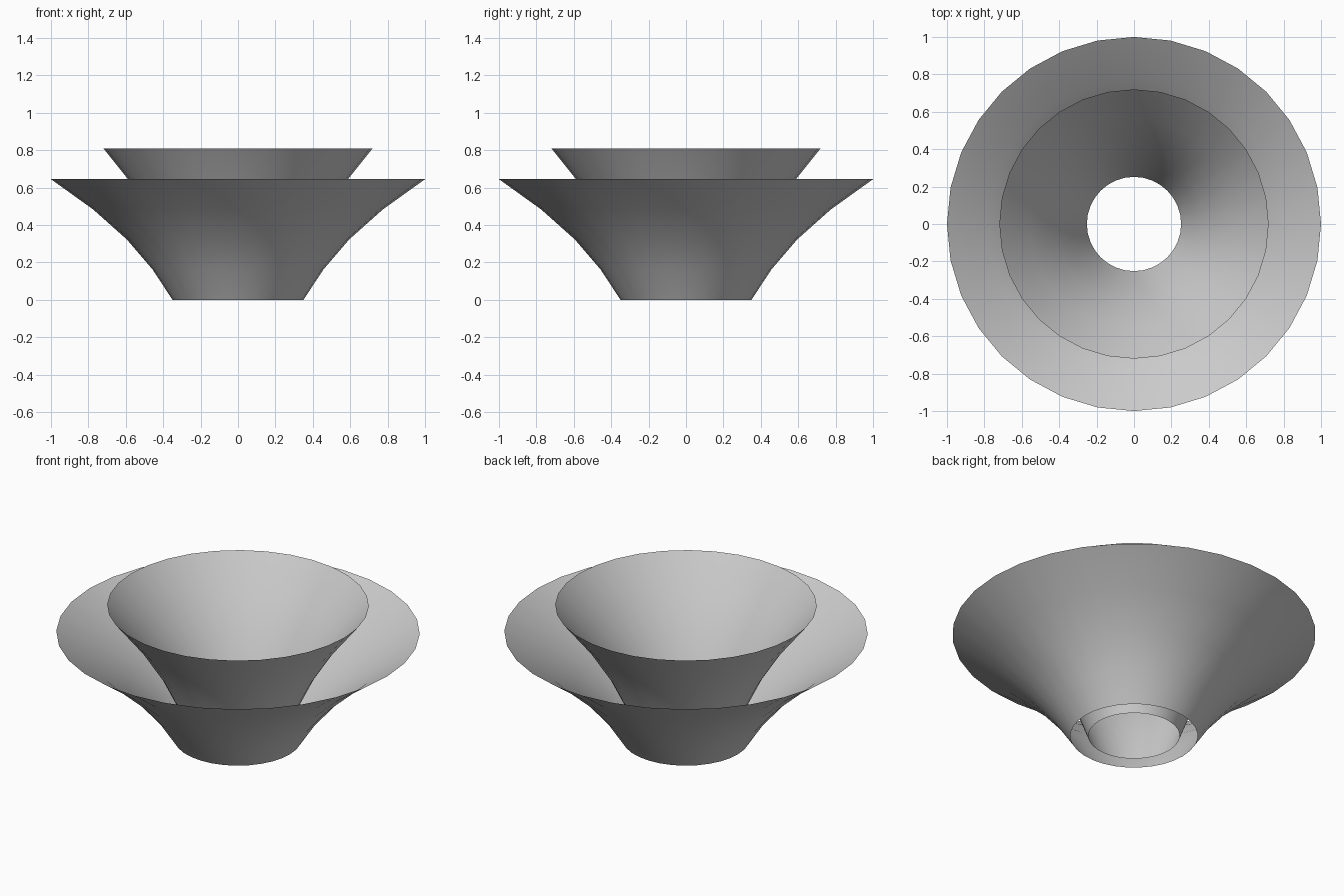
import bpy, bmesh, math

if "Cube" in bpy.data.objects:
    bpy.data.objects.remove(bpy.data.objects["Cube"])

SIDES = 32
# Flared profile: (radius, fraction of height)
PROFILE = [(0.35, 0), (0.456, 0.25), (0.594, 0.5), (0.775, 0.75), (1.0, 1)]


def flared_shell(name, width, height):
    """Open-ended single-skin funnel, revolved from the shared profile."""
    bm = bmesh.new()
    rings = []
    for r, t in PROFILE:
        rings.append([bm.verts.new((r * width * math.cos(math.tau * i / SIDES),
                                    r * width * math.sin(math.tau * i / SIDES),
                                    t * height)) for i in range(SIDES)])
    for low, high in zip(rings, rings[1:]):
        for i in range(SIDES):
            j = (i + 1) % SIDES
            bm.faces.new((low[i], low[j], high[j], high[i])).smooth = True
    mesh = bpy.data.meshes.new(name)
    bm.to_mesh(mesh)
    bm.free()
    obj = bpy.data.objects.new(name, mesh)
    bpy.context.collection.objects.link(obj)
    return obj


# Wide, low outer funnel and narrower, taller inner funnel
flared_shell("outer_funnel", 1.0, 0.645)
flared_shell("inner_funnel", 0.72, 0.81)
